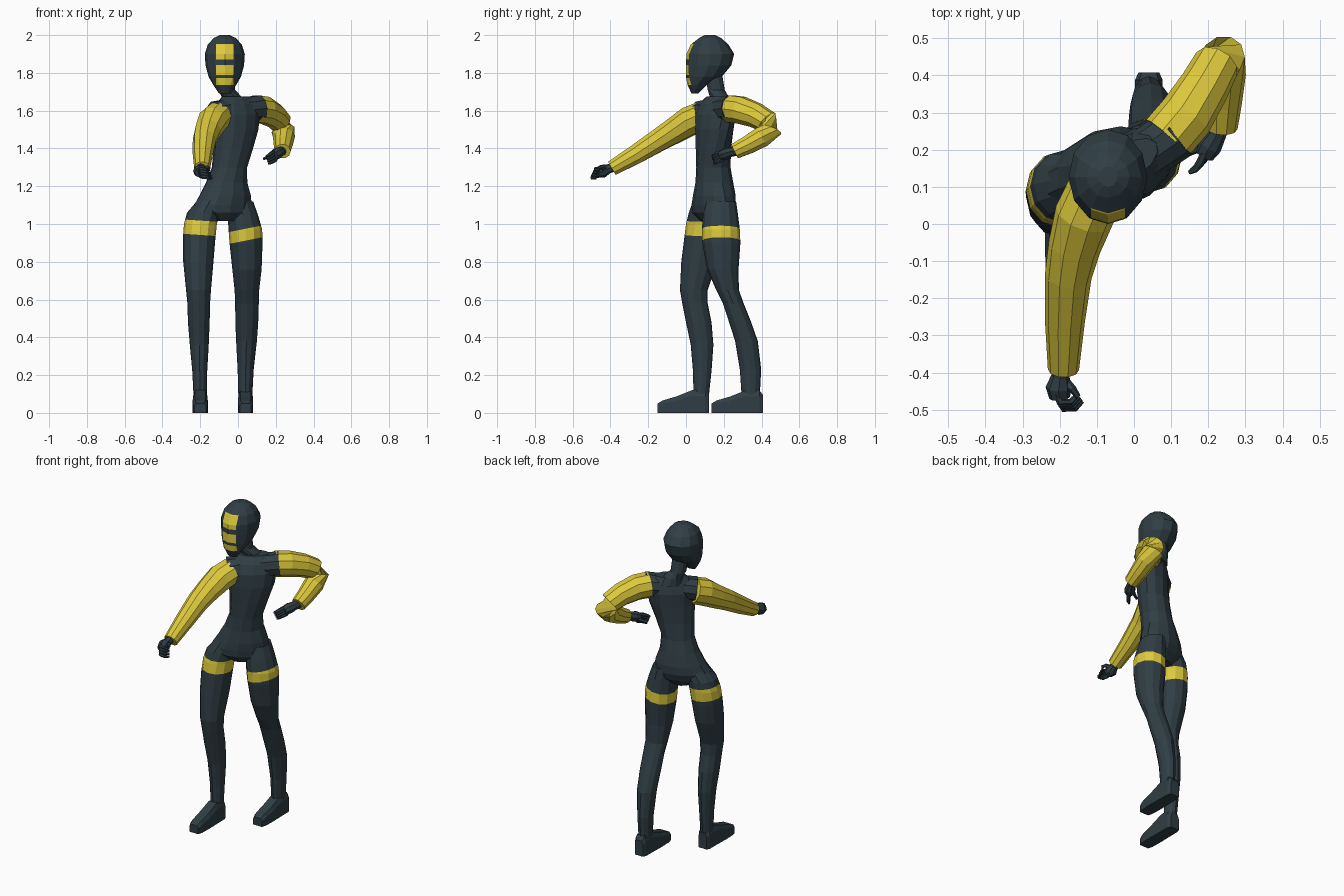
import bpy, bmesh, math
from mathutils import Vector, Matrix


def material(name, rgb):
    m = bpy.data.materials.new(name)
    m.diffuse_color = (*rgb, 1)
    return m


DARK = material("dark slate", (0.029, 0.048, 0.058))
YELLOW = material("yellow", (0.73, 0.59, 0.045))


def finish(name, bm, mats):
    bmesh.ops.recalc_face_normals(bm, faces=bm.faces)
    me = bpy.data.meshes.new(name)
    bm.to_mesh(me)
    bm.free()
    for m in mats:
        me.materials.append(m)
    ob = bpy.data.objects.new(name, me)
    bpy.context.collection.objects.link(ob)
    return ob


def bridge(rings):
    """Skin a list of equal rings and cap both ends."""
    bm = bmesh.new()
    vs = [[bm.verts.new(p) for p in r] for r in rings]
    n = len(vs[0])
    for a, b in zip(vs, vs[1:]):
        for i in range(n):
            j = (i + 1) % n
            bm.faces.new((a[i], a[j], b[j], b[i]))
    bm.faces.new(vs[0])
    bm.faces.new(vs[-1])
    return bm


def level_ring(z, cx, cy, hw, hd, yaw=0, n=12):
    """Horizontal oval ring, turned by yaw degrees."""
    rot = Matrix.Rotation(math.radians(yaw), 3, 'Z')
    return [rot @ Vector((hw * math.cos(t), hd * math.sin(t), 0)) + Vector((cx, cy, z))
            for t in (2 * math.pi * i / n for i in range(n))]


def tube(name, pts, radii, mat, n=10):
    """Limb along a path, with one radius per point."""
    pts = [Vector(p) for p in pts]
    rings = []
    for i, p in enumerate(pts):
        d = (pts[min(i + 1, len(pts) - 1)] - pts[max(i - 1, 0)]).normalized()
        side = d.cross(Vector((0, 0, 1))).normalized()
        up = side.cross(d)
        rings.append([p + radii[i] * (side * math.cos(t) + up * math.sin(t))
                      for t in (2 * math.pi * k / n for k in range(n))])
    return finish(name, bridge(rings), [mat])


def cut(bm, co, no):
    bmesh.ops.bisect_plane(bm, geom=bm.verts[:] + bm.edges[:] + bm.faces[:],
                           plane_co=co, plane_no=no)


# head, with cut-in visor bars: z, front y, back y, half width
HX = -0.07
head_rows = [(1.69, .03, .065, .03), (1.735, .008, .11, .06), (1.78, 0, .19, .086),
             (1.84, 0, .24, .102), (1.90, .002, .255, .106), (1.95, .025, .225, .09),
             (1.985, .07, .185, .058), (2.0, .10, .155, .025)]
bm = bridge([level_ring(z, HX, (a + b) / 2, w, (b - a) / 2) for z, a, b, w in head_rows])
bars = [(1.872, 1.953), (1.79, 1.843), (1.737, 1.773)]
for x in (HX - .046, HX + .046):
    cut(bm, (x, 0, 0), (1, 0, 0))
for lo, hi in bars:
    cut(bm, (0, 0, lo), (0, 0, 1))
    cut(bm, (0, 0, hi), (0, 0, 1))
for f in bm.faces:
    c = f.calc_center_median()
    if c.y < .08 and abs(c.x - HX) < .046 and any(lo < c.z < hi for lo, hi in bars):
        f.material_index = 1
finish("head", bm, [DARK, YELLOW])

# neck
finish("neck", bridge([level_ring(1.63, -.015, .18, .075, .06, 30),
                       level_ring(1.675, -.035, .175, .054, .05, 20),
                       level_ring(1.71, -.06, .16, .045, .045),
                       level_ring(1.80, -.065, .145, .045, .045)]), [DARK])

# twisted torso: z, centre x, centre y, half width, half depth, yaw
torso = [(1.015, -.075, .14, .06, .06, 24), (1.06, -.08, .14, .16, .095, 24),
         (1.10, -.08, .145, .165, .105, 23), (1.15, -.068, .15, .145, .107, 22),
         (1.22, -.06, .15, .113, .098, 22), (1.30, -.045, .145, .095, .09, 25),
         (1.40, -.025, .145, .11, .088, 30), (1.50, -.01, .15, .13, .09, 35),
         (1.58, -.008, .155, .14, .088, 37), (1.635, -.008, .16, .13, .07, 37),
         (1.675, -.01, .17, .085, .045, 35)]
finish("torso", bridge([level_ring(*r) for r in torso]), [DARK])

# shoulders
tube("shoulders", [(-.122, .075, 1.58), (-.07, .115, 1.59), (.05, .20, 1.605), (.115, .245, 1.613)],
     [.072, .07, .07, .072], DARK)

# sleeves
tube("right_sleeve", [(-.105, .085, 1.572), (-.135, .02, 1.545), (-.16, -.06, 1.495),
                      (-.177, -.14, 1.447), (-.186, -.26, 1.372), (-.19, -.392, 1.295)],
     [.078, .08, .071, .063, .054, .042], YELLOW)
tube("left_sleeve", [(.09, .232, 1.61), (.14, .29, 1.603), (.19, .37, 1.575), (.222, .43, 1.54),
                     (.238, .448, 1.50), (.243, .40, 1.46), (.24, .33, 1.42), (.236, .258, 1.385)],
     [.075, .075, .068, .063, .062, .058, .051, .043], YELLOW)

# legs, lofted from level ovals: z, x min, x max, y min, y max
right_leg = [(1.13, -.21, -.08, .04, .20), (1.06, -.27, -.095, .015, .2), (1.0, -.286, -.112, 0, .195),
             (.92, -.292, -.12, -.01, .185), (.8, -.29, -.13, -.025, .165), (.65, -.275, -.143, -.032, .115),
             (.58, -.268, -.148, -.02, .115), (.48, -.265, -.15, .0, .135), (.36, -.255, -.155, .025, .145),
             (.22, -.242, -.163, .037, .135), (.08, -.235, -.165, .04, .12)]
left_leg = [(1.12, -.06, .08, .10, .265), (1.05, -.055, .105, .09, .275), (.97, -.05, .128, .084, .285),
            (.9, -.045, .13, .086, .288), (.76, -.03, .125, .112, .278), (.65, -.018, .112, .16, .28),
            (.58, -.015, .11, .195, .305), (.48, -.014, .107, .228, .345), (.38, -.01, .1, .26, .38),
            (.23, -.002, .083, .285, .398), (.08, .002, .075, .295, .39)]


def leg(name, rows, centre, lo, hi, slope):
    """Leg with a tilted thigh band."""
    bm = bridge([level_ring(z, (a + b) / 2, (c + d) / 2, (b - a) / 2, (d - c) / 2)
                 for z, a, b, c, d in rows])
    for z in (lo, hi):
        cut(bm, (centre, 0, z), (-slope, 0, 1))
    for f in bm.faces:
        c = f.calc_center_median()
        if lo < c.z - slope * (c.x - centre) < hi:
            f.material_index = 1
    finish(name, bm, [DARK, YELLOW])


leg("right_leg", right_leg, -.2, .942, 1.018, -.07)
leg("left_leg", left_leg, .04, .912, .975, .2)


# feet: wedge sections from heel to toe (y, half width, top height)
def foot(name, cx, heel):
    rows = [(0, .028, .095), (-.02, .037, .12), (-.09, .038, .12), (-.17, .04, .088),
            (-.245, .038, .066), (-.272, .03, .05)]
    rings = []
    for y, w, h in rows:
        rings.append([Vector((cx + sx * w, heel + y, z)) for sx, z in
                      ((-1, 0), (1, 0), (1, h * .75), (.7, h), (-.7, h), (-1, h * .75))])
    finish(name, bridge(rings), [DARK])


foot("right_foot", -.2, .122)
foot("left_foot", .04, .408)


# hands: a palm with four curled fingers and a thumb
def hand(side, palm, radii, across, finger, thumb):
    tube(side + "_palm", palm, radii, DARK, 8)
    for i in range(4):
        off = Vector(across) * (i - 1.5)
        tube(f"{side}_finger_{i + 1}", [Vector(p) + off for p in finger],
             [.011, .011, .009, .006], DARK, 6)
    tube(side + "_thumb", thumb, [.014, .011, .007], DARK, 6)


hand("right", [(-.192, -.36, 1.31), (-.198, -.41, 1.292), (-.203, -.44, 1.28), (-.20, -.468, 1.272)],
     [.025, .025, .035, .028], (.004, -.006, -.014),
     [(-.205, -.455, 1.275), (-.193, -.488, 1.27), (-.165, -.488, 1.265), (-.145, -.468, 1.262)],
     [(-.19, -.42, 1.285), (-.165, -.445, 1.30), (-.15, -.465, 1.295)])
hand("left", [(.236, .28, 1.39), (.222, .24, 1.382), (.205, .21, 1.372), (.19, .185, 1.362)],
     [.027, .026, .032, .026], (.004, .004, -.013),
     [(.195, .195, 1.362), (.183, .17, 1.354), (.17, .152, 1.345), (.155, .145, 1.338)],
     [(.205, .22, 1.37), (.165, .20, 1.355), (.135, .185, 1.345)])
